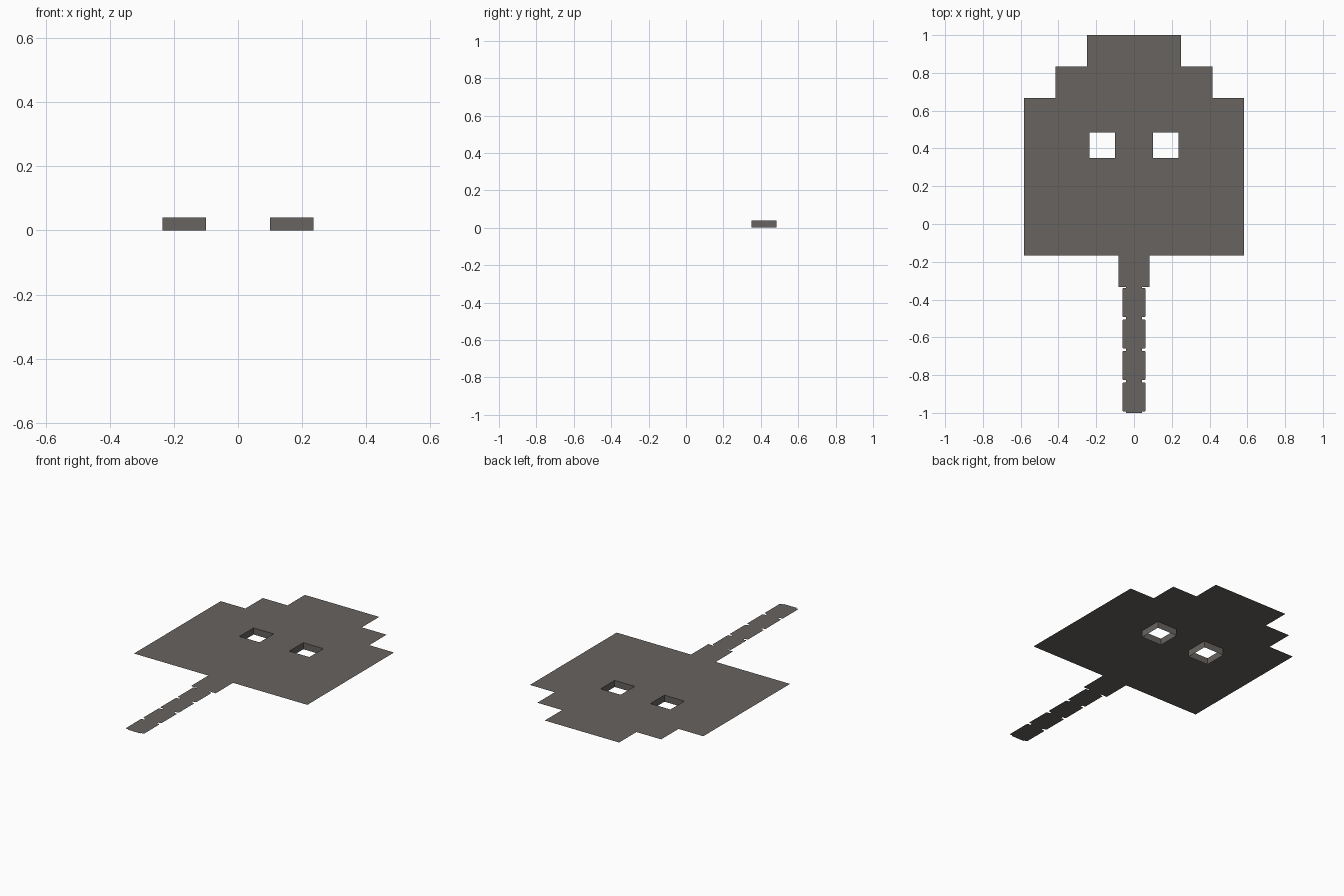
import bpy, bmesh

if "Cube" in bpy.data.objects:
    bpy.data.objects.remove(bpy.data.objects["Cube"])

P = 1 / 6      # one pattern cell
Z = 0.04       # height of the flat sheet
G = 0.0165     # inset inside a cell
EYE_X, EYE_Y = (0.1, 0.235), (0.35, 0.485)

mat = bpy.data.materials.new("warm_grey")
mat.diffuse_color = (0.135, 0.125, 0.115, 1)
mat.use_nodes = True
mat.node_tree.nodes["Principled BSDF"].inputs["Base Color"].default_value = mat.diffuse_color


def add_object(name, bm):
    bmesh.ops.remove_doubles(bm, verts=bm.verts[:], dist=1e-5)
    me = bpy.data.meshes.new(name)
    bm.to_mesh(me)
    bm.free()
    me.materials.append(mat)
    ob = bpy.data.objects.new(name, me)
    bpy.context.collection.objects.link(ob)
    return ob


def face(bm, pts):
    return bm.faces.new([bm.verts.new(p) for p in pts])


# Stepped flat head: a grid of cells, kept by row width, with two eye holes
half_widths = [(-P, 4 * P, 3.5 * P), (4 * P, 5 * P, 2.5 * P), (5 * P, 1.0, 1.5 * P)]
pos = [0.5 * P, EYE_X[0], EYE_X[1], 1.5 * P, 2.5 * P, 3.5 * P]
xs = sorted(pos + [-x for x in pos])
ys = [-P, EYE_Y[0], EYE_Y[1], 4 * P, 5 * P, 1.0]
bm = bmesh.new()
for y0, y1 in zip(ys, ys[1:]):
    yc = (y0 + y1) / 2
    half = next(w for a, b, w in half_widths if a < yc < b)
    for x0, x1 in zip(xs, xs[1:]):
        xc = abs(x0 + x1) / 2
        is_eye = EYE_X[0] < xc < EYE_X[1] and EYE_Y[0] < yc < EYE_Y[1]
        if xc < half and not is_eye:
            face(bm, [(x0, y0, Z), (x1, y0, Z), (x1, y1, Z), (x0, y1, Z)])
add_object("head_sheet", bm)

# Neck and four-segment notched stem, one symmetric outline
right = [(0.5 * P, -P), (0.5 * P, -2 * P)]
W, N, C = 0.062, 0.042, 0.005   # segment half width, notch half width, corner cut
for i in range(2, 6):
    top, bot = -i * P, -(i + 1) * P
    a, b = top - G + C, bot + G - C
    right += [(N, top), (N, a + C), (W - C, a + C), (W, a),
              (W, b), (W - C, b - C), (N, b - C), (N, bot)]
clean = [p for i, p in enumerate(right) if i == 0 or p != right[i - 1]]
outline = clean + [(-x, y) for x, y in reversed(clean)]
bm = bmesh.new()
f = face(bm, [(x, y, Z) for x, y in outline])
f.normal_update()
if f.normal.z < 0:
    f.normal_flip()
bmesh.ops.triangulate(bm, faces=[f])
add_object("notched_stem", bm)

# Open square tubes under the eye holes
for name, s in (("left_eye_tube", -1), ("right_eye_tube", 1)):
    x0, x1 = sorted((s * EYE_X[0], s * EYE_X[1]))
    y0, y1 = EYE_Y
    ring = [(x0, y0), (x1, y0), (x1, y1), (x0, y1)]
    bm = bmesh.new()
    for i in range(4):
        p, q = ring[i], ring[(i + 1) % 4]
        face(bm, [(*p, 0), (*q, 0), (*q, Z), (*p, Z)])
    add_object(name, bm)
